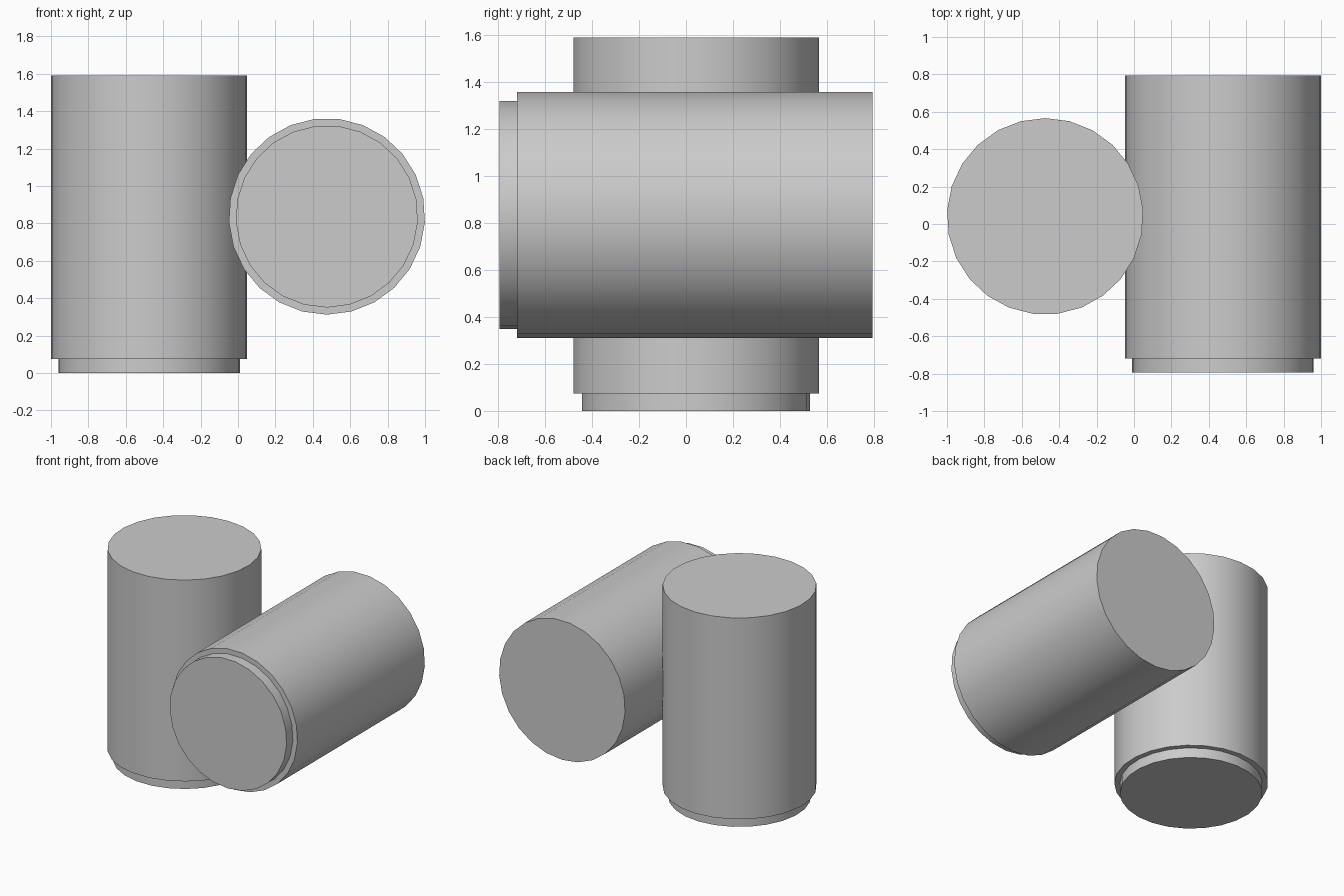
import bpy
import bmesh
from math import sin, cos, tau, pi
from mathutils import Matrix

old = bpy.data.objects.get("Cube")
if old:
    bpy.data.objects.remove(old, do_unlink=True)

SIDES = 25
LENGTH = 1.59
BODY_R, LIP_R, LIP_H = 0.525, 0.487, 0.075

grey = bpy.data.materials.new("plain grey")
grey.use_nodes = True
colour = (0.6, 0.6, 0.6, 1)
grey.diffuse_color = colour
grey.node_tree.nodes["Principled BSDF"].inputs["Base Color"].default_value = colour


def stepped_cylinder(name, matrix):
    """Closed cylinder with a narrower lip at its base, spun from a profile."""
    bm = bmesh.new()
    profile = [(LIP_R, 0), (LIP_R, LIP_H), (BODY_R, LIP_H), (BODY_R, LENGTH)]
    rings = [[bm.verts.new((r * sin(tau * i / SIDES), r * cos(tau * i / SIDES), z))
              for i in range(SIDES)] for r, z in profile]
    for low, high in zip(rings, rings[1:]):
        for i in range(SIDES):
            j = (i + 1) % SIDES
            bm.faces.new((low[i], low[j], high[j], high[i]))
    bm.faces.new(rings[0])
    bm.faces.new(rings[-1])
    bmesh.ops.recalc_face_normals(bm, faces=bm.faces)
    mesh = bpy.data.meshes.new(name)
    bm.to_mesh(mesh)
    bm.free()
    mesh.materials.append(grey)
    obj = bpy.data.objects.new(name, mesh)
    obj.matrix_world = matrix
    bpy.context.collection.objects.link(obj)
    bpy.ops.object.select_all(action="DESELECT")
    obj.select_set(True)
    bpy.context.view_layer.objects.active = obj
    bpy.ops.object.shade_smooth_by_angle(angle=pi / 6)


# Standing cylinder, lip at the bottom
stepped_cylinder("upright_cylinder", Matrix.Translation((-0.475, 0.041, 0)))
# Lying cylinder, lip at the front
stepped_cylinder("lying_cylinder", Matrix.Translation((0.475, -LENGTH / 2, 0.837))
                 @ Matrix.Rotation(-pi / 2, 4, "X"))
